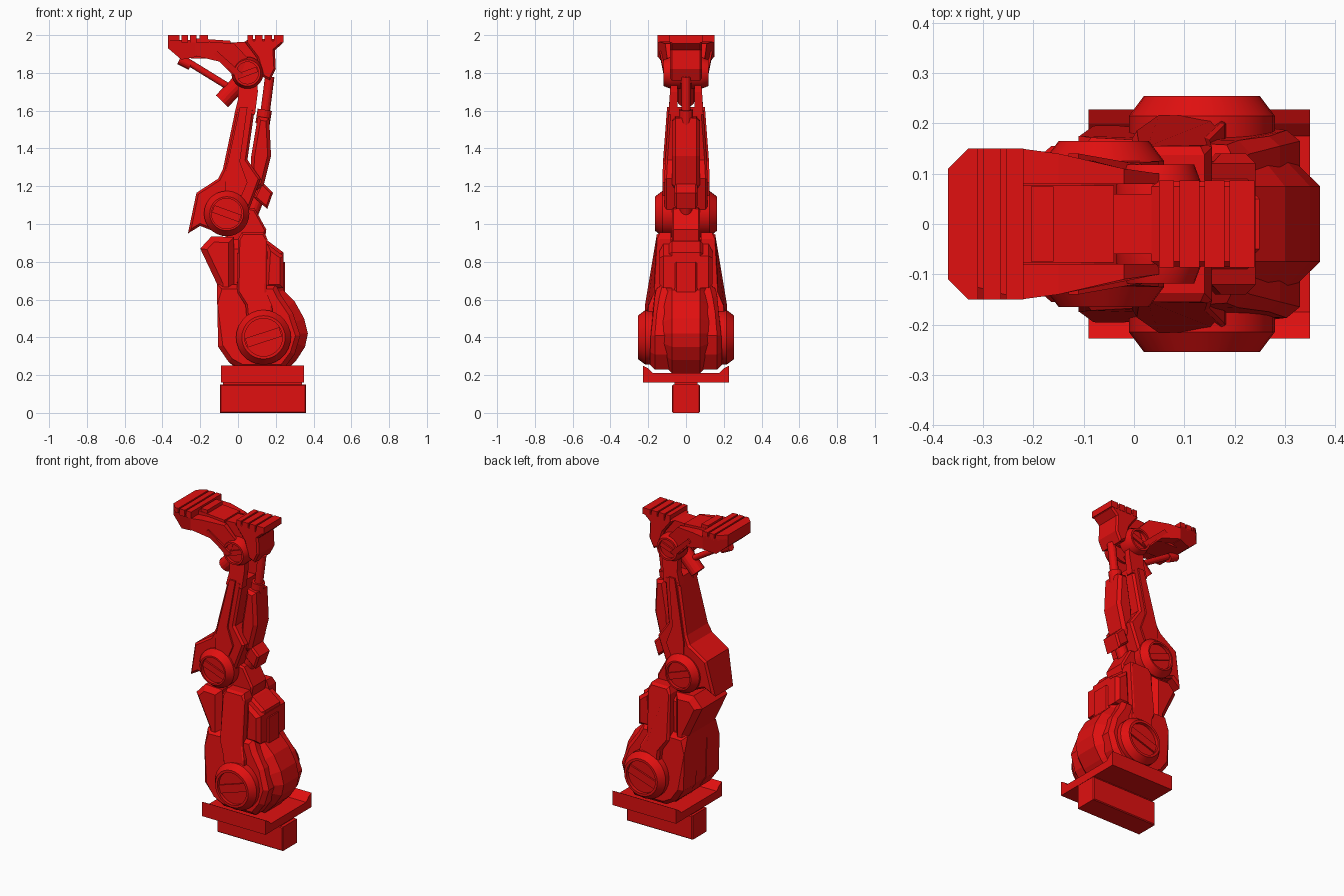
import bpy, bmesh, math
from mathutils import Vector, Matrix

red = bpy.data.materials.new("red")
red.diffuse_color = (0.75, 0.005, 0.005, 1)


def finish(name, bm):
    bmesh.ops.recalc_face_normals(bm, faces=bm.faces)
    me = bpy.data.meshes.new(name)
    bm.to_mesh(me)
    bm.free()
    me.materials.append(red)
    ob = bpy.data.objects.new(name, me)
    bpy.context.collection.objects.link(ob)
    return ob


def mirror_y(ob):
    m = ob.modifiers.new("mirror", 'MIRROR')
    m.use_axis = (False, True, False)
    m.use_mirror_merge = False
    return ob


def prism(name, pts, hw=None, inner=None, chamfer=0):
    """Side profile of (x, z[, half width]) points; with inner it becomes a mirrored pair."""
    bm = bmesh.new()
    near, far = [], []
    for p in pts:
        w = p[2] if len(p) > 2 else hw
        near.append(bm.verts.new((p[0], w, p[1])))
        far.append(bm.verts.new((p[0], -w if inner is None else inner, p[1])))
    caps = [bm.faces.new(near)]
    back = bm.faces.new(far[::-1])
    if inner is None:
        caps.append(back)
    n = len(pts)
    for i in range(n):
        j = (i + 1) % n
        bm.faces.new((near[i], far[i], far[j], near[j]))
    bmesh.ops.recalc_face_normals(bm, faces=bm.faces)
    if chamfer:
        edges = list({e for f in caps for e in f.edges})
        bmesh.ops.bevel(bm, geom=edges, offset=chamfer, segments=1, affect='EDGES')
    ob = finish(name, bm)
    return ob if inner is None else mirror_y(ob)


def box(name, x0, x1, z0, z1, hw, chamfer=0):
    return prism(name, [(x0, z0), (x1, z0), (x1, z1), (x0, z1)], hw, chamfer=chamfer)


def hub(name, x, z, R, flat, rin, yin, yout, angle):
    """Round joint cap with a rim, a sunken face and a slanted bar, on both sides."""
    rings = [(R, yin), (R, yout - 0.04), (flat, yout), (rin, yout), (rin, yout - 0.02)]
    bm = bmesh.new()
    n, rows = 28, []
    for r, y in rings:
        rows.append([bm.verts.new((x + r * math.cos(2 * math.pi * i / n), y,
                                   z + r * math.sin(2 * math.pi * i / n))) for i in range(n)])
    for a, b in zip(rows, rows[1:]):
        for i in range(n):
            bm.faces.new((a[i], a[(i + 1) % n], b[(i + 1) % n], b[i]))
    bm.faces.new(rows[-1])
    bm.faces.new(rows[0][::-1])
    mat = (Matrix.Translation((x, yout - 0.02, z)) @ Matrix.Rotation(-angle, 4, 'Y')
           @ Matrix.Diagonal((rin * 1.9, 0.02, rin * 0.5, 1)))
    bmesh.ops.create_cube(bm, size=1, matrix=mat)
    ob = mirror_y(finish(name, bm))
    bpy.context.view_layer.objects.active = ob
    ob.select_set(True)
    bpy.ops.object.shade_smooth_by_angle(angle=math.radians(25))
    ob.select_set(False)


def rod(name, a, b, r, sides=16):
    """Cylinder between two (x, z) points on the centre plane."""
    a, b = Vector((a[0], 0, a[1])), Vector((b[0], 0, b[1]))
    bm = bmesh.new()
    mat = Matrix.Translation((a + b) / 2) @ (b - a).to_track_quat('Z', 'Y').to_matrix().to_4x4()
    bmesh.ops.create_cone(bm, cap_ends=True, segments=sides, radius1=r, radius2=r,
                          depth=(b - a).length, matrix=mat)
    return finish(name, bm)


# Base: mounting block and a tray with raised side lips
box("base_block", -0.095, 0.36, 0.0, 0.15, 0.073, 0.005)
box("base_neck", -0.08, 0.34, 0.14, 0.17, 0.06)
box("base_tray", -0.09, 0.35, 0.16, 0.21, 0.228)
bm = bmesh.new()
lip = [[bm.verts.new((x, y, z)) for y, z in ((0.17, 0.205), (0.228, 0.205), (0.228, 0.25), (0.20, 0.235))]
       for x in (-0.09, 0.35)]
for i in range(4):
    j = (i + 1) % 4
    bm.faces.new((lip[0][i], lip[0][j], lip[1][j], lip[1][i]))
bm.faces.new(lip[0])
bm.faces.new(lip[1])
mirror_y(finish("tray_lip", bm))

# Thigh: rounded core, wide lower cheeks, front shield and raised side panels
prism("thigh_core", [(-0.10, 0.35), (-0.05, 0.27), (0.02, 0.21), (0.24, 0.21), (0.31, 0.28),
                     (0.355, 0.35), (0.37, 0.42), (0.35, 0.50), (0.30, 0.59), (0.24, 0.65),
                     (0.24, 0.85), (0.16, 0.91), (-0.06, 0.92), (-0.11, 0.68)], 0.125, chamfer=0.05)
prism("thigh_cheek", [(-0.105, 0.35, 0.20), (-0.05, 0.27, 0.19), (0.02, 0.23, 0.19), (0.24, 0.23, 0.19),
                      (0.30, 0.31, 0.19), (0.33, 0.41, 0.19), (0.29, 0.53, 0.18), (0.23, 0.62, 0.165),
                      (0.20, 0.68, 0.15), (-0.11, 0.68, 0.165), (-0.11, 0.58, 0.20)],
      inner=0.05, chamfer=0.025)
prism("thigh_shield", [(-0.11, 0.60), (-0.02, 0.60), (-0.02, 0.93), (-0.14, 0.935),
                       (-0.20, 0.87), (-0.11, 0.68)], 0.155, chamfer=0.03)
prism("thigh_panel", [(0.0, 0.92, 0.165), (-0.005, 0.64, 0.18), (0.04, 0.57, 0.21), (0.05, 0.45, 0.215),
                      (0.19, 0.45, 0.215), (0.18, 0.57, 0.21), (0.15, 0.64, 0.18), (0.155, 0.92, 0.165),
                      (0.14, 0.955, 0.15), (0.02, 0.955, 0.15)], inner=0.08, chamfer=0.012)
prism("thigh_back_cover", [(0.14, 0.66), (0.242, 0.66), (0.242, 0.83), (0.155, 0.895)], 0.14, chamfer=0.02)
box("thigh_back_rib", 0.10, 0.25, 0.64, 0.80, 0.06, 0.01)
hub("hip_joint", 0.135, 0.40, 0.145, 0.115, 0.10, 0.15, 0.255, math.radians(18))

# Knee: rear bracket and joint caps
prism("knee_bracket", [(-0.08, 0.90), (0.14, 0.90), (0.15, 0.97), (0.09, 1.08), (0.0, 1.10)],
      0.075, chamfer=0.01)
hub("knee_joint", -0.06, 1.055, 0.12, 0.09, 0.08, 0.05, 0.165, math.radians(-20))

# Shin: tapered body with knee guard, forked at the ankle
prism("shin_body", [(-0.265, 0.95, 0.10), (-0.22, 1.165, 0.12), (-0.105, 1.24, 0.12), (-0.08, 1.29, 0.115),
                    (-0.01, 1.62, 0.09), (0.09, 1.62, 0.09), (0.05, 1.34, 0.11), (0.12, 1.24, 0.115),
                    (0.06, 1.08, 0.115), (0.0, 0.97, 0.115), (-0.10, 0.95, 0.115),
                    (-0.20, 0.99, 0.11)], chamfer=0.012)
prism("shin_fork", [(-0.02, 1.58, 0.092), (0.0, 1.66, 0.088), (0.0, 1.80, 0.075), (0.10, 1.80, 0.075),
                    (0.105, 1.70, 0.085), (0.09, 1.58, 0.092)], inner=0.045)
prism("shin_side_rib", [(-0.07, 1.25, 0.125), (0.01, 1.62, 0.10), (0.05, 1.62, 0.10), (0.01, 1.33, 0.122),
                        (0.05, 1.22, 0.125), (0.02, 1.15, 0.125), (-0.07, 1.15, 0.125)], inner=0.06)

# Calf piston
prism("calf_casing", [(0.06, 1.16), (0.07, 1.36), (0.105, 1.57), (0.165, 1.56), (0.175, 1.36),
                      (0.135, 1.20)], 0.073, chamfer=0.018)
prism("calf_lower_block", [(0.085, 1.14), (0.155, 1.08), (0.185, 1.165), (0.125, 1.225)], 0.06, chamfer=0.01)
rod("calf_strut", (0.05, 1.0), (0.13, 1.2), 0.035)
rod("calf_sleeve", (0.13, 1.53), (0.142, 1.605), 0.038)
rod("calf_rod", (0.142, 1.58), (0.168, 1.78), 0.025)

# Ankle
hub("ankle_joint", 0.05, 1.80, 0.085, 0.07, 0.058, 0.03, 0.118, math.radians(20))

# Foot: toe, middle and heel, with tread bars on the flat top
prism("toe", [(-0.37, 1.975, 0.11), (-0.37, 1.93, 0.11), (-0.30, 1.87, 0.13), (-0.22, 1.885, 0.15),
              (-0.22, 1.975, 0.15), (-0.33, 1.975, 0.15)])
prism("toe_tip_tread", [(-0.37, 1.97, 0.11), (-0.37, 2.0, 0.11), (-0.33, 2.0, 0.15), (-0.31, 2.0, 0.15),
                        (-0.31, 1.97, 0.15), (-0.33, 1.97, 0.15)])
for x0, x1, w in ((-0.30, -0.265, 0.15), (-0.255, -0.22, 0.15), (-0.205, -0.16, 0.075)):
    box("toe_tread", x0, x1, 1.96, 2.0, w)
prism("foot_middle", [(-0.255, 1.985), (-0.04, 1.97), (-0.04, 1.89), (-0.11, 1.875), (-0.25, 1.875)], 0.077)
prism("foot_bridge", [(-0.05, 1.96), (0.05, 1.965), (0.12, 1.90), (0.10, 1.80), (0.0, 1.80),
                      (-0.05, 1.89)], 0.06)
prism("foot_side_arm", [(-0.225, 1.89, 0.15), (-0.225, 1.96, 0.15), (-0.15, 1.965, 0.14),
                        (-0.02, 1.955, 0.11), (0.05, 1.88, 0.10), (0.0, 1.76, 0.10),
                        (-0.10, 1.86, 0.13)], inner=0.08)
prism("foot_arm_rib", [(-0.13, 1.90, 0.14), (-0.11, 1.915, 0.14), (0.03, 1.79, 0.115), (0.0, 1.77, 0.115)],
      inner=0.09)
prism("heel", [(0.035, 1.965), (0.06, 1.98), (0.235, 1.98), (0.235, 1.955), (0.195, 1.92), (0.20, 1.82),
               (0.17, 1.76), (0.13, 1.78), (0.10, 1.88)], 0.085, chamfer=0.01)
for x0, x1 in ((0.05, 0.08), (0.09, 0.13), (0.14, 0.18), (0.19, 0.24)):
    box("heel_tread", x0, x1, 1.96, 2.0, 0.087)

# Toe piston under the foot
rod("toe_piston_rod", (-0.30, 1.88), (-0.04, 1.72), 0.018)
rod("toe_piston_cylinder", (-0.085, 1.65), (0.03, 1.77), 0.045)
rod("toe_piston_pin", (-0.31, 1.87), (-0.25, 1.84), 0.026)
